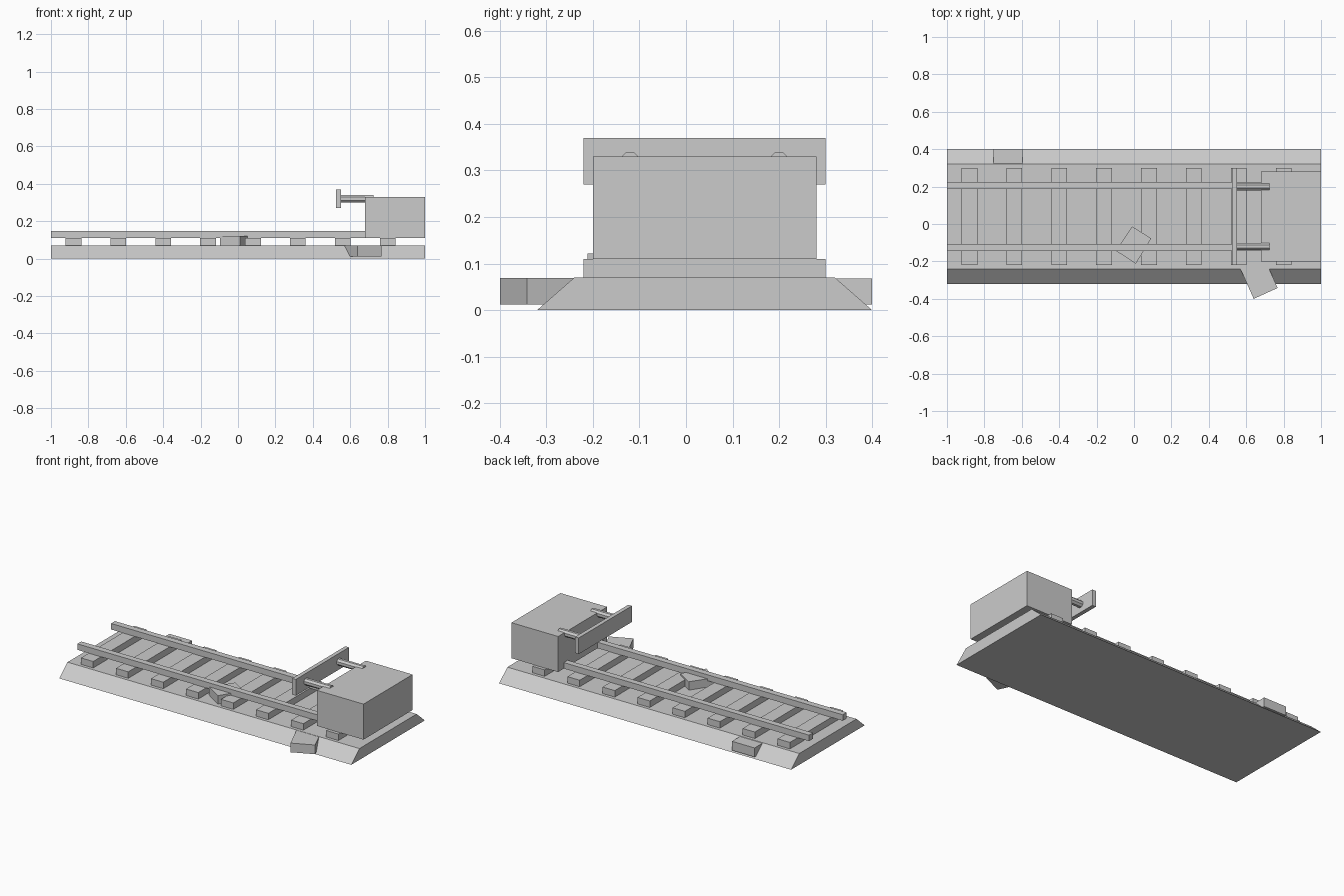
import bpy, bmesh, math

if "Cube" in bpy.data.objects:
    bpy.data.objects.remove(bpy.data.objects["Cube"])

grey = bpy.data.materials.new("plain grey")
grey.diffuse_color = (0.6, 0.6, 0.6, 1)
grey.use_nodes = True
grey.node_tree.nodes["Principled BSDF"].inputs["Base Color"].default_value = grey.diffuse_color
MID = 0.04  # centre line of the track in y


def prism(name, outline, axis, start, end):
    """Extrude a 2D outline along x (outline in y,z) or z (outline in x,y)."""
    bm = bmesh.new()
    place = (lambda p: (start, p[0], p[1])) if axis == 'x' else (lambda p: (p[0], p[1], start))
    face = bm.faces.new([bm.verts.new(place(p)) for p in outline])
    moved = bmesh.ops.extrude_face_region(bm, geom=[face])['geom']
    step = (end - start, 0, 0) if axis == 'x' else (0, 0, end - start)
    bmesh.ops.translate(bm, vec=step, verts=[v for v in moved if isinstance(v, bmesh.types.BMVert)])
    bmesh.ops.recalc_face_normals(bm, faces=bm.faces)
    mesh = bpy.data.meshes.new(name)
    bm.to_mesh(mesh)
    bm.free()
    mesh.materials.append(grey)
    obj = bpy.data.objects.new(name, mesh)
    bpy.context.collection.objects.link(obj)
    return obj


def box(name, x, y, z):
    return prism(name, [(x[0], y[0]), (x[1], y[0]), (x[1], y[1]), (x[0], y[1])], 'z', *z)


# Sloped ballast bed
prism("ballast_bed", [(-0.32, 0), (0.40, 0), (0.32, 0.07), (-0.24, 0.07)], 'x', -1, 1)

# Sleepers
for i in range(8):
    x = -0.88 + 0.24 * i
    box(f"sleeper_{i + 1}", (x - 0.042, x + 0.042), (-0.22, 0.30), (0.07, 0.11))

# Rails and octagonal buffer rods, mirrored about the track centre
for side, label in ((-1, "front"), (1, "back")):
    y = MID + side * 0.165
    box(f"{label}_rail", (-1, 0.70), (y - 0.019, y + 0.019), (0.11, 0.147))
    y = MID + side * 0.16
    ring = [(y + 0.0212 * math.cos(math.radians(22.5 + 45 * k)),
             0.32 + 0.0212 * math.sin(math.radians(22.5 + 45 * k))) for k in range(8)]
    prism(f"{label}_buffer_rod", ring, 'x', 0.54, 0.725)

# Buffer stop block and cross beam
box("stop_block", (0.68, 1), (-0.20, 0.28), (0.11, 0.33))
box("buffer_beam", (0.525, 0.55), (-0.22, 0.30), (0.27, 0.37))

# Loose stones in the ballast
prism("middle_stone", [(-0.01, -0.013), (0.092, -0.077), (0.01, -0.212), (-0.097, -0.143)],
      'z', 0.065, 0.122)
prism("front_stone", [(0.64, -0.40), (0.768, -0.342), (0.69, -0.167), (0.562, -0.225)],
      'z', 0.012, 0.069)
box("back_stone", (-0.75, -0.595), (0.28, 0.40), (0.012, 0.068))
